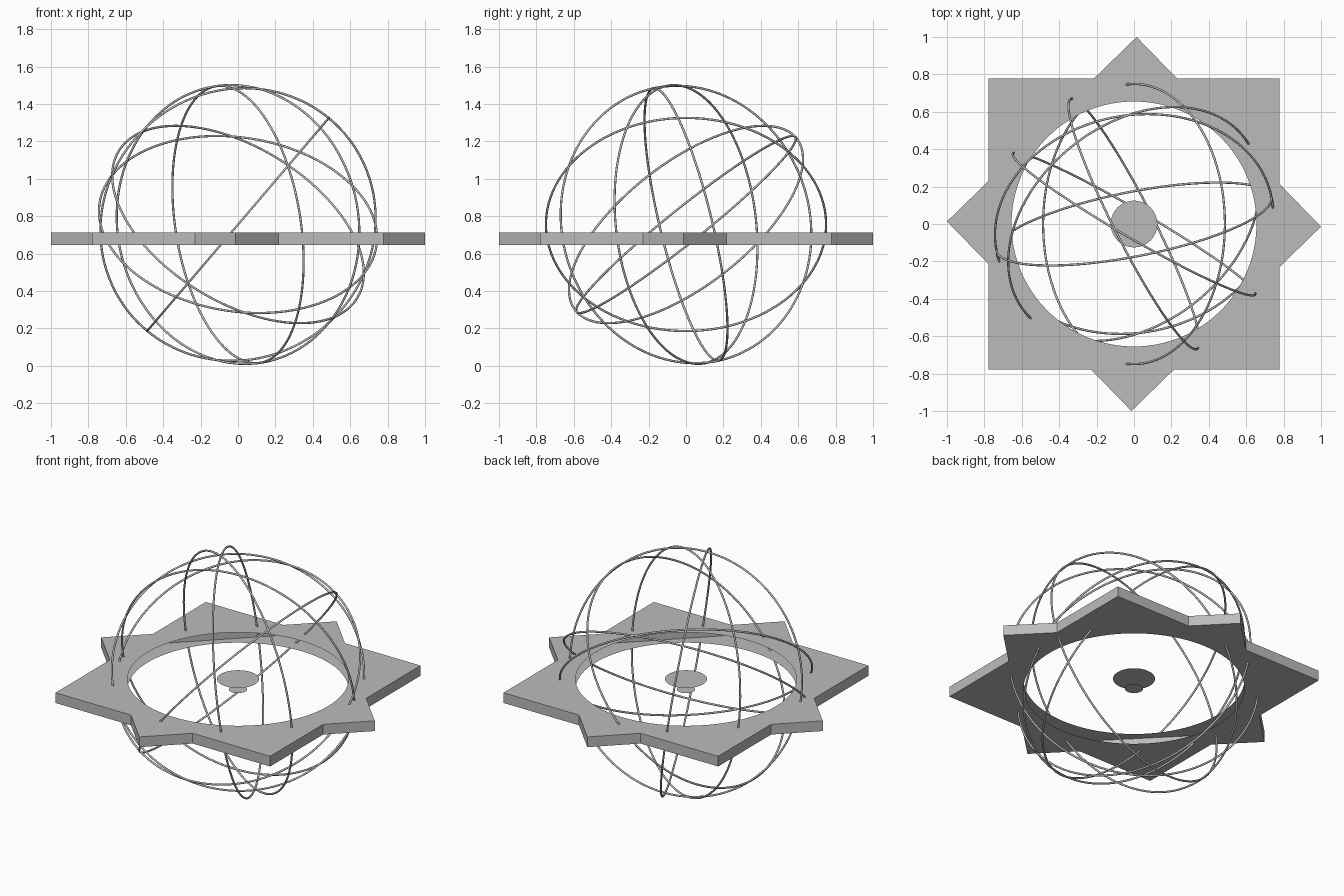
import bpy, bmesh, math
from mathutils import Vector

cube = bpy.data.objects.get("Cube")
if cube:
    bpy.data.objects.remove(cube, do_unlink=True)

grey = bpy.data.materials.new("plain grey")
grey.use_nodes = True
colour = (0.5, 0.5, 0.5, 1)
grey.diffuse_color = colour
grey.node_tree.nodes["Principled BSDF"].inputs["Base Color"].default_value = colour

Z_LOW, Z_HIGH = 0.645, 0.712
HOLE = 0.655
CENTRE = Vector((0, 0, 0.756))
RADIUS, WIRE = 0.749, 0.006


def make(name, bm):
    mesh = bpy.data.meshes.new(name)
    bm.to_mesh(mesh)
    bm.free()
    obj = bpy.data.objects.new(name, mesh)
    bpy.context.collection.objects.link(obj)
    mesh.materials.append(grey)
    return obj


# Hollow square plate: pierced top and bottom sheets joined by the outer wall only
def hollow_plate(name, corner, turn, n=96):
    bm = bmesh.new()
    half = corner * math.sqrt(0.5)
    rims = []
    for z in (Z_LOW, Z_HIGH):
        inner, outer = [], []
        for i in range(n):
            a = math.tau * i / n
            c, s = math.cos(a), math.sin(a)
            reach = half / max(abs(c), abs(s))
            c, s = math.cos(a + turn), math.sin(a + turn)
            inner.append(bm.verts.new((HOLE * c, HOLE * s, z)))
            outer.append(bm.verts.new((reach * c, reach * s, z)))
        for i in range(n):
            j = (i + 1) % n
            quad = [inner[i], outer[i], outer[j], inner[j]]
            bm.faces.new(quad if z == Z_HIGH else quad[::-1])
        rims.append(outer)
    low, high = rims
    for i in range(n):
        j = (i + 1) % n
        bm.faces.new((low[i], low[j], high[j], high[i]))
    return make(name, bm)


hollow_plate("square_plate", 0.777 * math.sqrt(2), 0)
hollow_plate("diamond_plate", 1.0, math.radians(44.2))


# Flat discs in the middle of the opening
def disc(name, radius, z):
    bm = bmesh.new()
    bmesh.ops.create_circle(bm, cap_ends=True, segments=48, radius=radius)
    bmesh.ops.translate(bm, verts=bm.verts, vec=(0, 0, z))
    make(name, bm)


disc("upper_disc", 0.125, Z_HIGH)
disc("lower_disc", 0.054, Z_LOW)

# Thin wire rings, each given by the direction of its axis
ring_axes = {
    "slanted_ring": (0.761, 0, -0.649),
    "upright_ring_side": (0.88, 0.445, 0.14),
    "upright_ring_diagonal": (0.5, 0.86, 0.1),
    "upright_ring_front": (-0.186, 0.954, 0.23),
    "low_ring_diagonal": (0.44, -0.55, 0.71),
    "low_ring_back": (0.122, -0.62, 0.775),
}
for name, axis in ring_axes.items():
    bpy.ops.mesh.primitive_torus_add(
        major_radius=RADIUS, minor_radius=WIRE,
        major_segments=128, minor_segments=10, location=CENTRE,
        rotation=Vector(axis).to_track_quat("Z", "Y").to_euler())
    ring = bpy.context.object
    ring.name = name
    ring.data.materials.append(grey)
    bpy.ops.object.shade_smooth()
